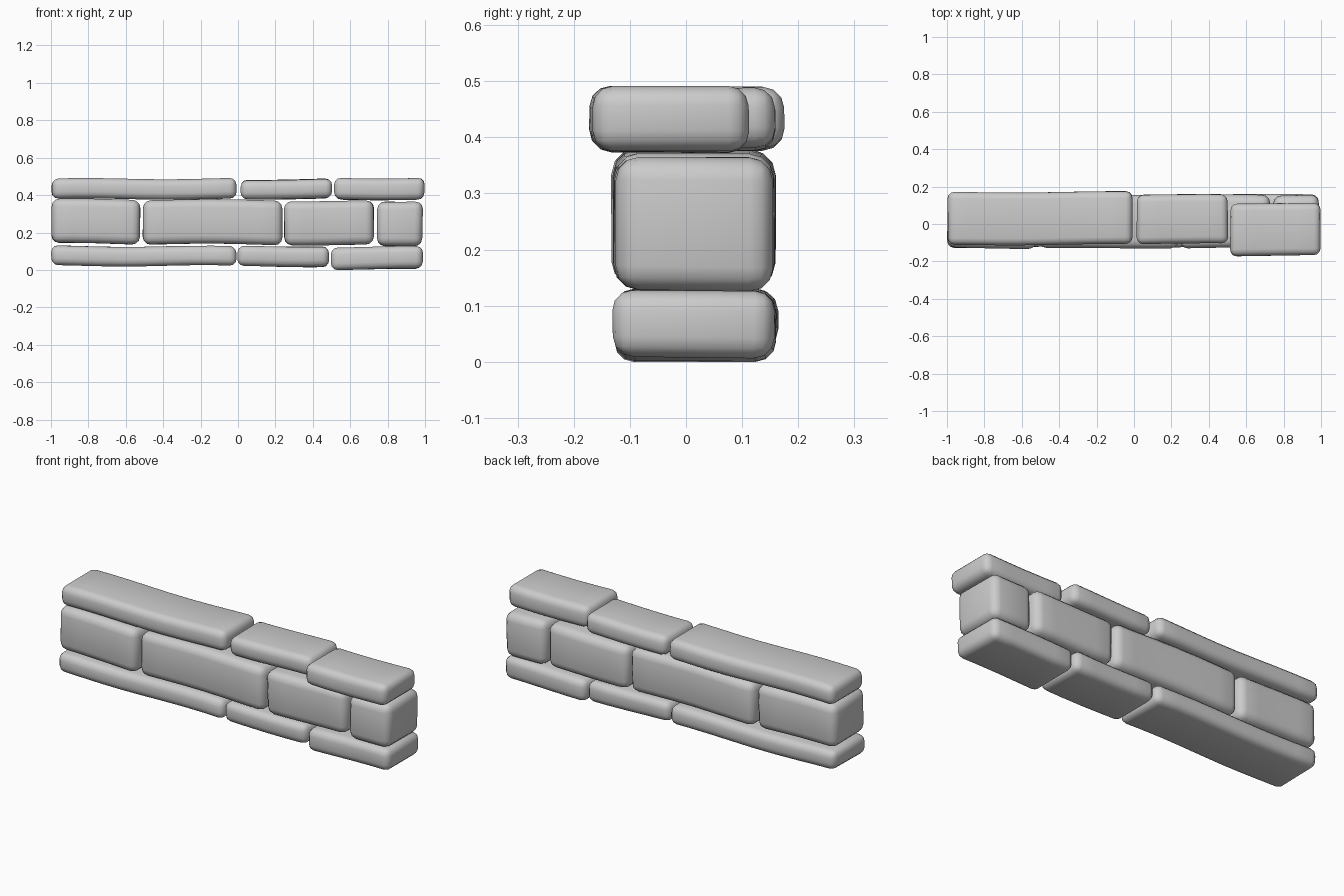
import bpy, bmesh, math, random
from mathutils import Vector

cube = bpy.data.objects.get("Cube")
if cube:
    bpy.data.objects.remove(cube, do_unlink=True)

random.seed(4)

grey = bpy.data.materials.new("stone grey")
grey.use_nodes = True
colour = (0.6, 0.6, 0.6, 1)
grey.diffuse_color = colour
bsdf = grey.node_tree.nodes["Principled BSDF"]
bsdf.inputs["Base Color"].default_value = colour
bsdf.inputs["Roughness"].default_value = 0.8


def stone(name, x, y, z, bevel):
    """Rounded, slightly uneven block filling the given x, y and z ranges."""
    low, high = Vector((x[0], y[0], z[0])), Vector((x[1], y[1], z[1]))
    centre, size = (low + high) / 2, high - low
    bm = bmesh.new()
    bmesh.ops.create_cube(bm, size=1)
    for v in bm.verts:
        # Corners stray inwards a little so that no block is quite square
        for i in range(3):
            v.co[i] *= size[i] - random.uniform(0, 0.012)
    bmesh.ops.bevel(bm, geom=bm.edges[:], offset=bevel, segments=3,
                    profile=0.5, affect='EDGES')
    # Cross cuts give the faces enough points to undulate
    cuts = max(2, round(size.x / 0.12))
    for i in range(1, cuts):
        bmesh.ops.bisect_plane(bm, geom=bm.verts[:] + bm.edges[:] + bm.faces[:],
                               plane_co=((i / cuts - 0.5) * size.x, 0, 0),
                               plane_no=(1, 0, 0))
    phase = random.uniform(0, math.tau)
    for v in bm.verts:
        wave = math.sin(v.co.x * 7 + phase)
        v.co.z += 0.004 * wave
        v.co.y += 0.003 * math.cos(v.co.x * 6 + phase)
    mesh = bpy.data.meshes.new(name)
    bm.to_mesh(mesh)
    bm.free()
    mesh.materials.append(grey)
    mesh.shade_smooth()
    obj = bpy.data.objects.new(name, mesh)
    obj.location = centre
    bpy.context.collection.objects.link(obj)


# Bottom course
stone("bottom_stone_right", (-1, -0.005), (-0.125, 0.165), (0.02, 0.13), 0.036)
stone("bottom_stone_middle", (-0.005, 0.49), (-0.125, 0.16), (0.015, 0.13), 0.036)
stone("bottom_stone_left", (0.495, 0.99), (-0.133, 0.16), (0, 0.125), 0.036)

# Middle course of tall stones
row = [("end_right", -1, -0.52), ("long", -0.51, 0.24),
       ("short", 0.245, 0.73), ("end_left", 0.74, 0.99)]
for i, (name, x0, x1) in enumerate(row):
    drop = 0.003 * i
    stone("middle_stone_" + name, (x0, x1), (-0.132, 0.158),
          (0.137 - drop, 0.379 - drop), 0.042)

# Top course, with the last stone pushed forward
stone("top_stone_right", (-1, -0.005), (-0.113, 0.174), (0.378, 0.492), 0.036)
stone("top_stone_middle", (0.012, 0.505), (-0.107, 0.16), (0.376, 0.487), 0.036)
stone("top_stone_left", (0.512, 1), (-0.173, 0.113), (0.375, 0.494), 0.036)
